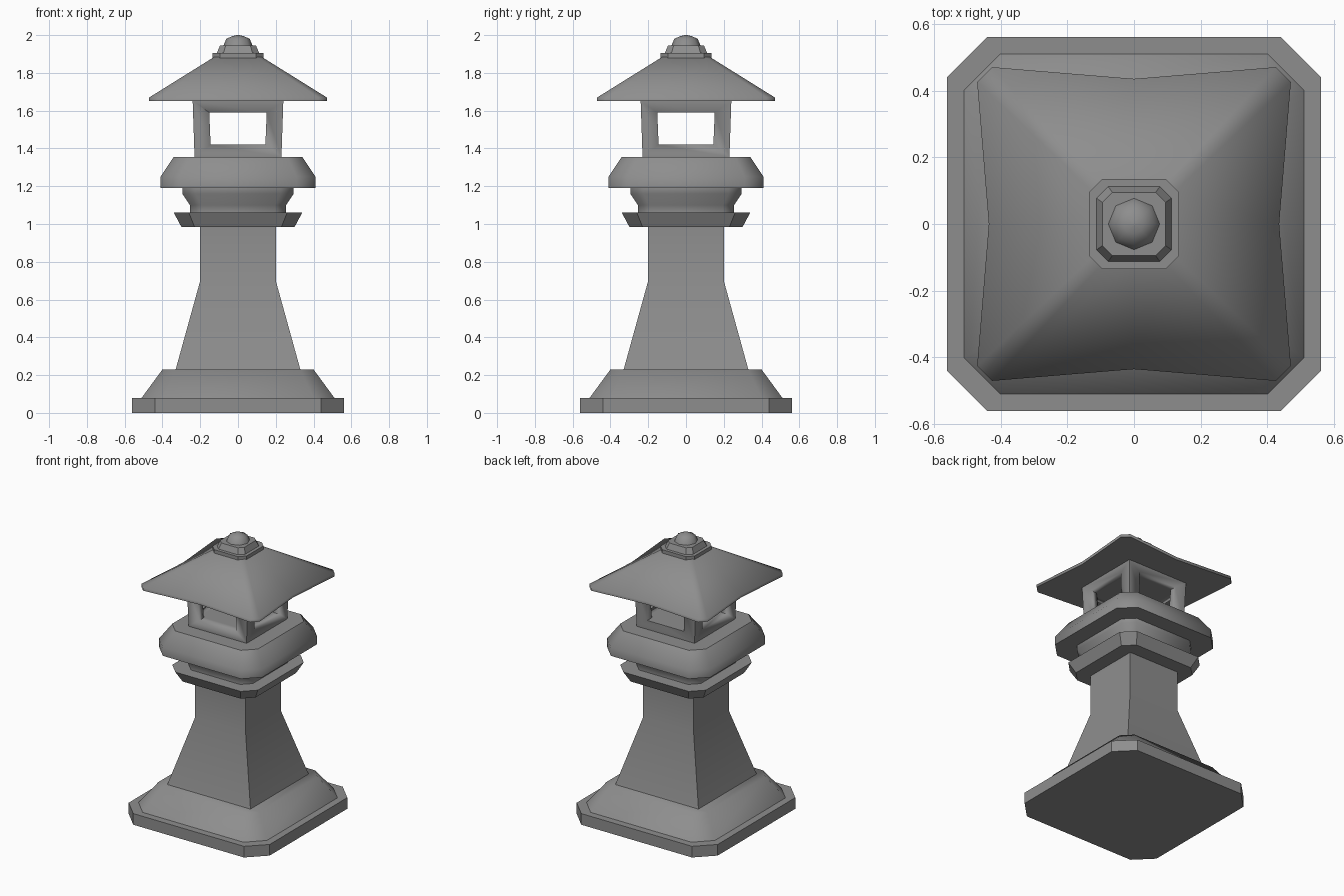
import bpy, bmesh
from math import sin, cos, pi, radians

cube = bpy.data.objects.get("Cube")
if cube:
    bpy.data.objects.remove(cube)

stone = bpy.data.materials.new("grey_stone")
stone.use_nodes = True
GREY = (0.27, 0.27, 0.27, 1)
stone.diffuse_color = GREY
stone.node_tree.nodes["Principled BSDF"].inputs["Base Color"].default_value = GREY


def square(w):
    return [(w, w), (-w, w), (-w, -w), (w, -w)]


def chamfered(w, c):
    k = w - c
    return [(w, k), (k, w), (-k, w), (-w, k), (-w, -k), (-k, -w), (k, -w), (w, -k)]


def bowed(w, c, mid):
    # chamfered square whose sides bend inward at the middle
    k = w - c
    return [(w, k), (k, w), (0, mid), (-k, w), (-w, k), (-mid, 0),
            (-w, -k), (-k, -w), (0, -mid), (k, -w), (w, -k), (mid, 0)]


def round_ring(r, n=8):
    return [(r * cos(2 * pi * i / n), r * sin(2 * pi * i / n)) for i in range(n)]


def loft(name, rings, angle=50):
    # stack (z, outline) rings into a capped solid
    bm = bmesh.new()
    loops = [[bm.verts.new((x, y, z)) for x, y in pts] for z, pts in rings]
    for a, b in zip(loops, loops[1:]):
        for i in range(len(a)):
            j = (i + 1) % len(a)
            bm.faces.new((a[i], a[j], b[j], b[i]))
    bm.faces.new(loops[0][::-1])
    bm.faces.new(loops[-1])
    bmesh.ops.recalc_face_normals(bm, faces=bm.faces)
    mesh = bpy.data.meshes.new(name)
    bm.to_mesh(mesh)
    bm.free()
    obj = bpy.data.objects.new(name, mesh)
    bpy.context.collection.objects.link(obj)
    mesh.materials.append(stone)
    bpy.ops.object.select_all(action='DESELECT')
    obj.select_set(True)
    bpy.context.view_layer.objects.active = obj
    bpy.ops.object.shade_smooth_by_angle(angle=radians(angle))
    return obj


# Stepped foot and pillar
loft("base_slab", [(0, chamfered(.56, .12)), (.08, chamfered(.56, .12))], 30)
loft("base_slope", [(.08, chamfered(.51, .11)), (.23, chamfered(.4, .07))])
loft("pillar", [(.23, square(.33)), (.7, square(.2)), (.985, square(.2))])

# Collar, neck and platform
loft("collar", [(.985, chamfered(.3, .07)), (1.06, chamfered(.34, .08))], 30)
loft("neck", [(1.06, chamfered(.255, .06)), (1.1, chamfered(.255, .06)),
              (1.16, chamfered(.295, .07)), (1.19, chamfered(.295, .07))])
loft("platform", [(1.19, chamfered(.41, .1)), (1.25, chamfered(.41, .1)),
                  (1.355, chamfered(.34, .08))])

# Hollow light chamber with a window in each side
chamber = loft("light_chamber", [(1.355, square(.23)), (1.65, square(.24))], 30)
cutters = [loft("cavity_cutter", [(1.42, square(.18)), (1.59, square(.19))], 30)]
for axis in (0, 1):
    def slot(w):
        pts = [(w, .4), (-w, .4), (-w, -.4), (w, -.4)]
        return [(y, x) for x, y in pts] if axis else pts
    cutters.append(loft("window_cutter", [(1.42, slot(.145)), (1.59, slot(.152))], 30))
for cutter in cutters:
    cutter.hide_render = True
    cutter.hide_set(True)
    cut = chamber.modifiers.new("opening", 'BOOLEAN')
    cut.operation = 'DIFFERENCE'
    cut.solver = 'EXACT'
    cut.object = cutter
# Bake the openings, then drop the cutters
bpy.context.view_layer.update()
baked = bpy.data.meshes.new_from_object(
    chamber.evaluated_get(bpy.context.evaluated_depsgraph_get()))
chamber.modifiers.clear()
chamber.data = baked
for cutter in cutters:
    bpy.data.objects.remove(cutter)

# Roof with inward-bowed eaves
loft("roof", [(1.65, bowed(.47, .045, .435)), (1.67, bowed(.47, .045, .435)),
              (1.885, bowed(.125, .025, .12))], 60)

# Finial
loft("finial_plate", [(1.88, chamfered(.135, .04)), (1.905, chamfered(.135, .04))], 30)
loft("finial_step", [(1.905, chamfered(.112, .035)), (1.945, chamfered(.095, .03))], 30)
loft("finial_knob", [(1.945, round_ring(.077)), (1.98, round_ring(.062)),
                     (1.995, round_ring(.03)), (2, round_ring(.006))], 60)
